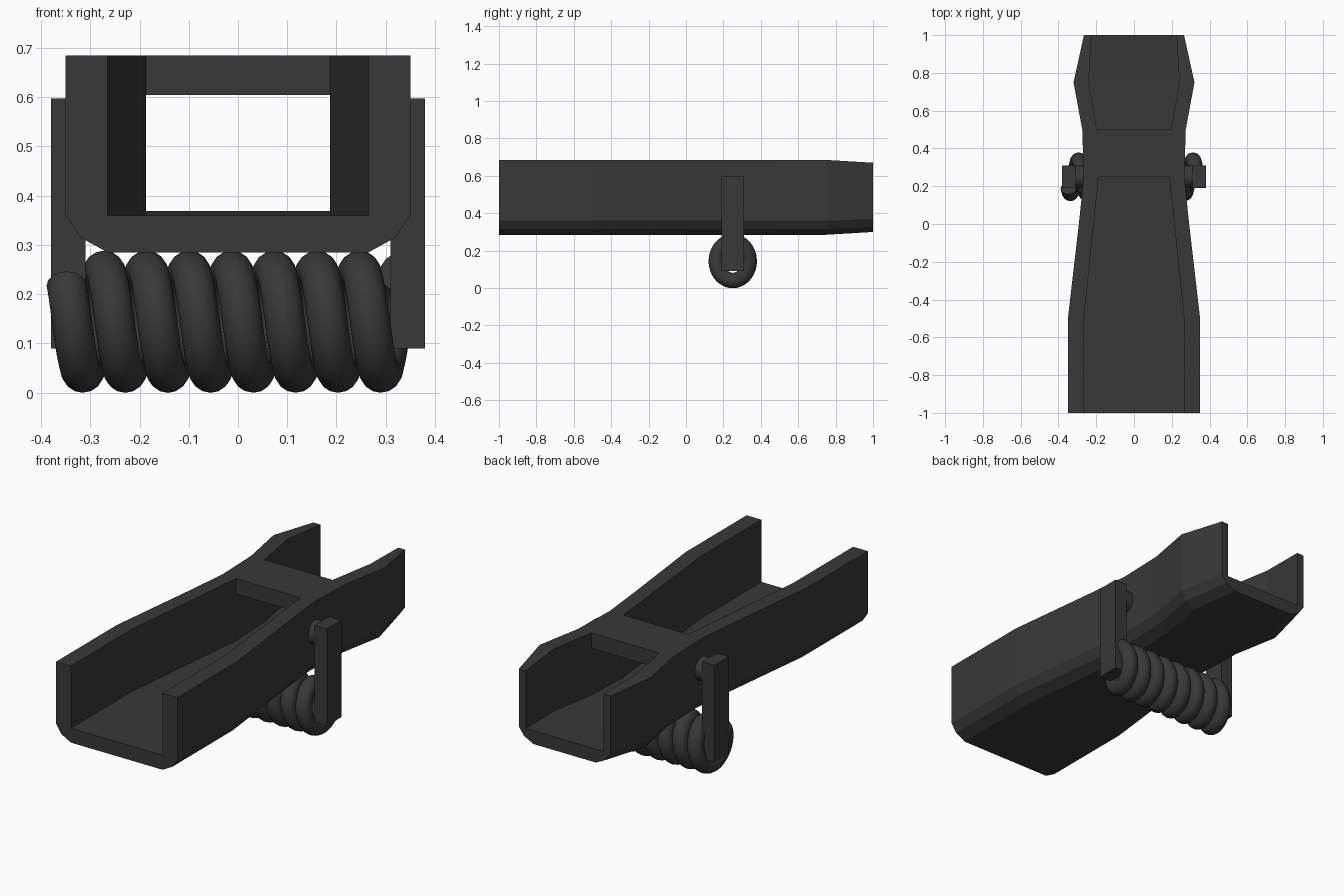
import bpy, bmesh
from math import sin, cos, pi, radians

if "Cube" in bpy.data.objects:
    bpy.data.objects.remove(bpy.data.objects["Cube"])

dark = bpy.data.materials.new("dark_grey")
dark.diffuse_color = (0.04, 0.04, 0.04, 1)
dark.use_nodes = True
dark.node_tree.nodes["Principled BSDF"].inputs["Base Color"].default_value = dark.diffuse_color


def loft(name, rings):
    """Skin a list of closed sections and cap both ends."""
    bm = bmesh.new()
    loops = [[bm.verts.new(p) for p in ring] for ring in rings]
    n = len(loops[0])
    for a, b in zip(loops, loops[1:]):
        for i in range(n):
            j = (i + 1) % n
            bm.faces.new((a[i], a[j], b[j], b[i]))
    bm.faces.new(loops[0])
    bm.faces.new(loops[-1])
    bmesh.ops.recalc_face_normals(bm, faces=bm.faces)
    me = bpy.data.meshes.new(name)
    bm.to_mesh(me)
    bm.free()
    ob = bpy.data.objects.new(name, me)
    bpy.context.collection.objects.link(ob)
    me.materials.append(dark)
    return ob


def smooth(ob):
    bpy.ops.object.select_all(action='DESELECT')
    ob.select_set(True)
    bpy.context.view_layer.objects.active = ob
    bpy.ops.object.shade_smooth_by_angle(angle=radians(40))


# Channel body: y, outer half width, inner half width, height scale
stations = [(-1, .35, .265, 1), (-.5, .35, .265, 1), (0, .292, .213, 1),
            (.25, .266, .187, 1), (.5, .274, .197, 1),
            (.75, .32, .24, 1), (1, .265, .225, .925)]


def channel(y, w, inner, s):
    half = [(w - .085, .285), (w - .03, .315), (w, .36), (w, .685),
            (inner, .685), (inner, .36)]
    pts = half + [(-x, z) for x, z in reversed(half)]
    return [(x, y, .485 + (z - .485) * s) for x, z in pts]


loft("channel_body", [channel(*st) for st in stations])

# Bridge closing the channel at the waist
loft("top_bridge", [[(-w, y, .605), (w, y, .605), (w, y, .685), (-w, y, .685)]
                    for y, w in ((.25, .187), (.5, .197))])

# Side arms and pivot pins
for side, s in (("left", -1), ("right", 1)):
    loft(side + "_arm", [[(s * x, .19, z), (s * x, .31, z), (s * x, .31, Z), (s * x, .19, Z)]
                         for x, z, Z in ((.31, .09, .597), (.38, .09, .597))])
    pin = loft(side + "_pivot_pin",
               [[(s * x, .25 + .06 * cos(2 * pi * i / 32), .53 + .06 * sin(2 * pi * i / 32))
                 for i in range(32)] for x in (.25, .312)])
    smooth(pin)

# Coil spring, running front -> bottom -> back -> top
RY, RZ, WIRE, PITCH = .088, .1035, .041, .0865
t0, t1, steps = radians(-45), radians(7 * 360 + 255), 320
rings = []
for k in range(steps + 1):
    t = t0 + (t1 - t0) * k / steps
    c = (-.337 + PITCH * t / (2 * pi), .25 - RY * cos(t), .144 - RZ * sin(t))
    ring = []
    for i in range(16):
        a = 2 * pi * i / 16
        r = WIRE * cos(a)
        ring.append((c[0] + WIRE * sin(a), c[1] - r * cos(t), c[2] - r * sin(t)))
    rings.append(ring)
smooth(loft("coil_spring", rings))
